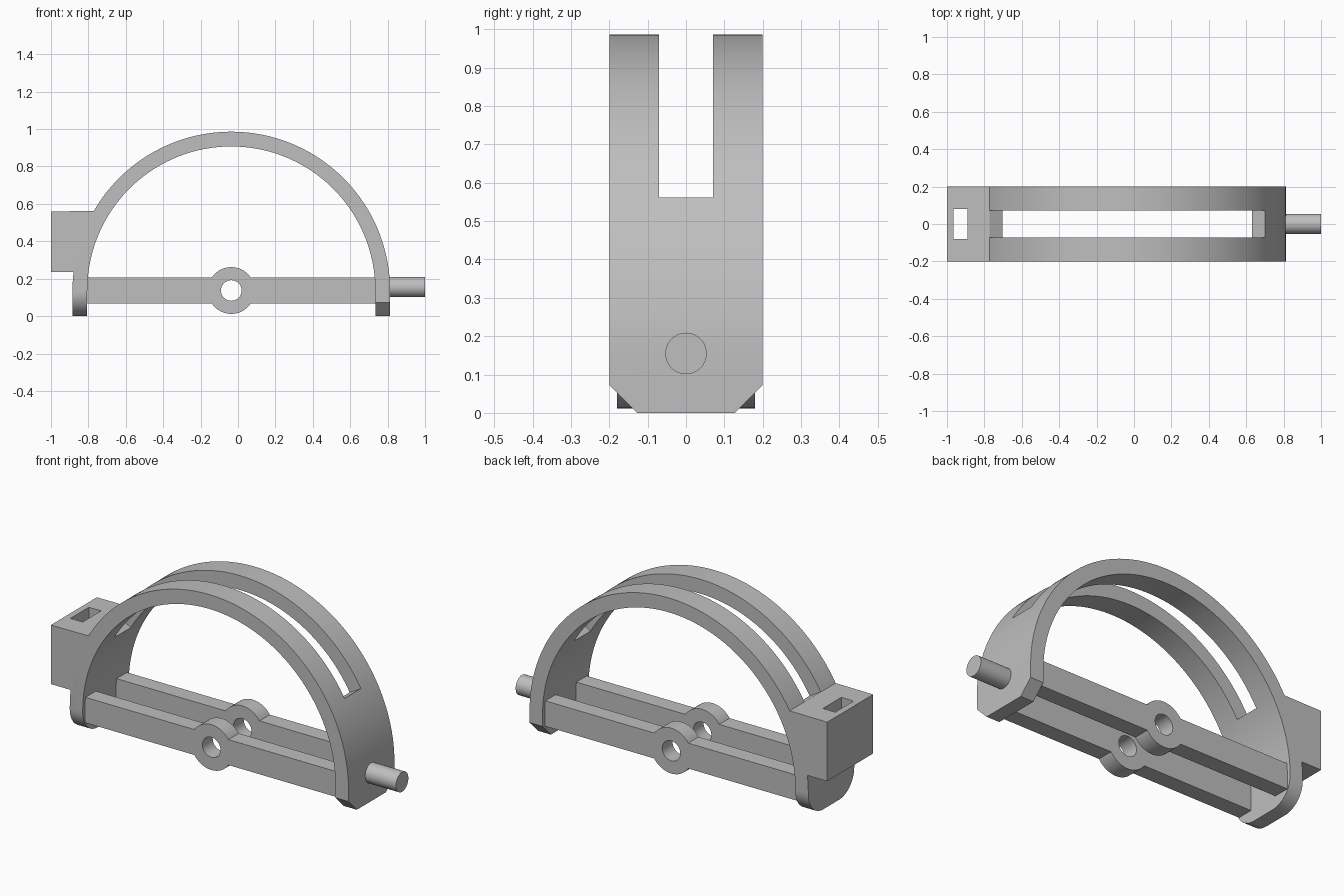
import bpy, bmesh, math

cube = bpy.data.objects.get("Cube")
if cube:
    bpy.data.objects.remove(cube, do_unlink=True)

# Shared dimensions
CX, CZ = -0.036, 0.137          # centre of the arch and of the hubs
R_OUT, R_IN = 0.849, 0.77       # arch radii
HALF = 0.2                      # half width of the arch

grey = bpy.data.materials.new("plain grey")
grey.use_nodes = True
colour = (0.52, 0.52, 0.52, 1)
grey.diffuse_color = colour
grey.node_tree.nodes["Principled BSDF"].inputs["Base Color"].default_value = colour


def arc(radius, start, end, steps, cx=CX, cz=CZ):
    """Points on an arc in the x-z plane, angles in degrees."""
    angles = [math.radians(start + (end - start) * i / steps) for i in range(steps + 1)]
    return [(cx + radius * math.cos(a), cz + radius * math.sin(a)) for a in angles]


def prism(name, profile, y0, y1, rounding=None):
    """Extrude an x-z outline from y0 to y1, optionally bevelling its edges."""
    bm = bmesh.new()
    face = bm.faces.new([bm.verts.new((x, y0, z)) for x, z in profile])
    grown = bmesh.ops.extrude_face_region(bm, geom=[face])["geom"]
    for v in grown:
        if isinstance(v, bmesh.types.BMVert):
            v.co.y = y1
    if rounding:
        rounding(bm)
    bmesh.ops.recalc_face_normals(bm, faces=bm.faces)
    mesh = bpy.data.meshes.new(name)
    bm.to_mesh(mesh)
    bm.free()
    mesh.materials.append(grey)
    obj = bpy.data.objects.new(name, mesh)
    bpy.context.collection.objects.link(obj)
    return obj


def activate(obj):
    bpy.ops.object.select_all(action='DESELECT')
    obj.select_set(True)
    bpy.context.view_layer.objects.active = obj


def cut(obj, cutter):
    """Subtract the cutter, then discard it."""
    cutter.hide_render = True
    activate(obj)
    mod = obj.modifiers.new("cut", 'BOOLEAN')
    mod.operation = 'DIFFERENCE'
    mod.solver = 'EXACT'
    mod.object = cutter
    bpy.ops.object.modifier_apply(modifier=mod.name)
    bpy.data.objects.remove(cutter, do_unlink=True)


def smooth(obj):
    activate(obj)
    bpy.ops.object.shade_smooth_by_angle(angle=math.radians(25))


def leg_corners(bm):
    """Chamfer the foot of the +x leg and round the foot of the other."""
    for side, size, segments in ((1, 0.073, 1), (-1, 0.13, 12)):
        edges = [e for e in bm.edges
                 if all(v.co.z < 0.001 and v.co.x * side > 0 for v in e.verts)
                 and abs(e.verts[0].co.y - e.verts[1].co.y) < 0.001]
        bmesh.ops.bevel(bm, geom=edges, offset=size, segments=segments,
                        profile=0.5, affect='EDGES')


# Arch with straight legs and a long slot over the top
outline = ([(CX + R_OUT, 0)] + arc(R_OUT, 0, 180, 96) + [(CX - R_OUT, 0), (CX - R_IN, 0)]
           + arc(R_IN, 180, 0, 96) + [(CX + R_IN, 0)])
arch = prism("arch", outline, -HALF, HALF, leg_corners)
slot = arc(0.6, 30, 150, 32) + arc(1.1, 150, 30, 32)
cut(arch, prism("slot_cutter", slot, -0.071, 0.071))
smooth(arch)

# Side block with a vertical through hole
block_profile = ([(-1, 0.56), (-1, 0.235), (-0.86, 0.235)]
                 + arc(0.81, 172, 152, 8) + arc(R_OUT, 150, 150, 1)[:1])
block = prism("side_block", block_profile, -HALF, HALF)
hole = [(-0.965, 0.1), (-0.89, 0.1), (-0.89, 0.7), (-0.965, 0.7)]
cut(block, prism("block_hole_cutter", hole, -0.08, 0.08))

# Front and back rails, each with a bored round hub in the middle
HUB, RAIL = 0.125, 0.07
t = math.degrees(math.asin(RAIL / HUB))
left, right = CX - R_IN - 0.03, CX + R_IN + 0.03
rail_profile = ([(right, CZ - RAIL), (right, CZ + RAIL)] + arc(HUB, t, 180 - t, 24)
                + [(left, CZ + RAIL), (left, CZ - RAIL)] + arc(HUB, 180 + t, 360 - t, 24))
for name, y0, y1 in (("front_rail", -0.18, -0.09), ("back_rail", 0.09, 0.18)):
    rail = prism(name, rail_profile, y0, y1)
    cut(rail, prism("bore_cutter", arc(0.055, 0, 352.5, 47), y0 - 0.05, y1 + 0.05))
    smooth(rail)

# Round pin on the +x leg
bpy.ops.mesh.primitive_cylinder_add(vertices=48, radius=0.054, depth=0.23,
                                    location=(0.885, 0, 0.155),
                                    rotation=(0, math.pi / 2, 0))
pin = bpy.context.object
pin.name = "pin"
pin.data.materials.append(grey)
smooth(pin)
